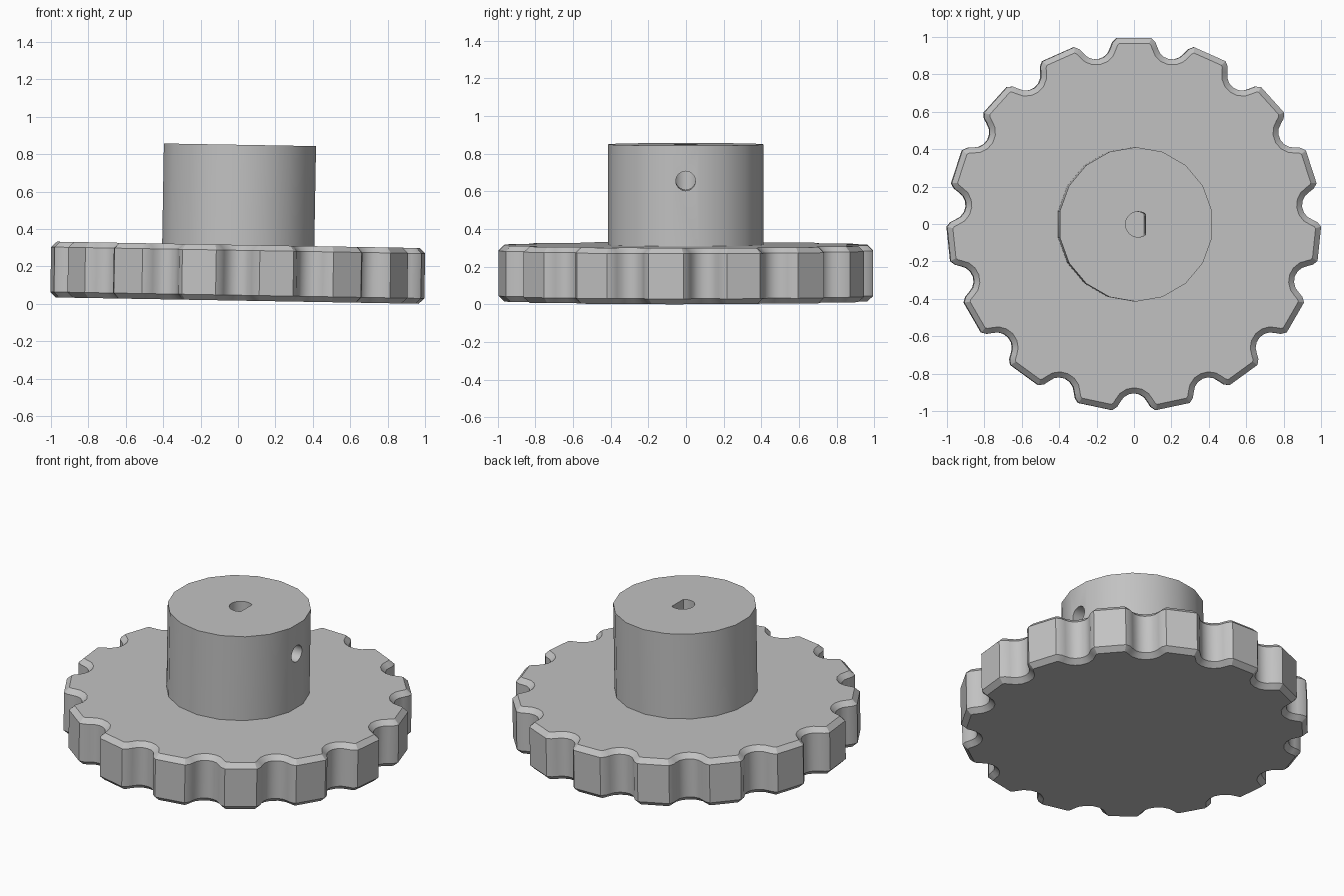
import bpy, bmesh
from math import sin, cos, radians, pi
from mathutils import Matrix, Vector

if "Cube" in bpy.data.objects:
    bpy.data.objects.remove(bpy.data.objects["Cube"])

LOBES = 15
PLATE_TOP = 0.298
HUB_TOP = 0.833
# The whole knob leans one degree towards +x
LEAN = Matrix.Translation((-0.004, -0.002, 0.017)) @ Matrix.Rotation(radians(1), 4, "Y")

grey = bpy.data.materials.new("plain grey")
grey.use_nodes = True
colour = (0.54, 0.54, 0.54, 1)
grey.diffuse_color = colour
grey.node_tree.nodes["Principled BSDF"].inputs["Base Color"].default_value = colour


def prism(name, outline, bottom, top, chamfer=0):
    """Extrude a 2D outline between two heights, optionally chamfering both rims."""
    bm = bmesh.new()
    base = bm.faces.new([bm.verts.new((x, y, bottom)) for x, y in outline])
    extruded = bmesh.ops.extrude_face_region(bm, geom=[base], use_keep_orig=True)["geom"]
    raised = [v for v in extruded if isinstance(v, bmesh.types.BMVert)]
    bmesh.ops.translate(bm, verts=raised, vec=(0, 0, top - bottom))
    bmesh.ops.recalc_face_normals(bm, faces=bm.faces)
    if chamfer:
        rims = [e for e in bm.edges if abs(e.verts[0].co.z - e.verts[1].co.z) < 1e-5]
        bmesh.ops.bevel(bm, geom=rims, offset=chamfer, segments=1, affect="EDGES")
    mesh = bpy.data.meshes.new(name)
    bm.to_mesh(mesh)
    bm.free()
    mesh.materials.append(grey)
    obj = bpy.data.objects.new(name, mesh)
    bpy.context.collection.objects.link(obj)
    return obj


def circle(radius, sides, start=0.0):
    return [(radius * cos(start + 2 * pi * i / sides),
             radius * sin(start + 2 * pi * i / sides)) for i in range(sides)]


def activate(obj):
    bpy.ops.object.select_all(action="DESELECT")
    obj.select_set(True)
    bpy.context.view_layer.objects.active = obj


def cut(target, cutter):
    mod = target.modifiers.new("cut", "BOOLEAN")
    mod.operation = "DIFFERENCE"
    mod.solver = "EXACT"
    mod.object = cutter
    activate(target)
    bpy.ops.object.modifier_apply(modifier=mod.name)
    bpy.data.objects.remove(cutter)


def scalloped_outline():
    """Flat-tipped lobes separated by round finger scallops."""
    scoop_centre, scoop_radius, half_pitch = 0.985, 0.082, pi / LOBES
    points = []
    for i in range(LOBES):
        turn = Matrix.Rotation(pi / 2 + i * 2 * half_pitch, 2)
        tip = [(1.0, 5.3), (0.98, 6.7)]
        pitch = [Vector((r * cos(radians(a)), r * sin(radians(a)))) for r, a in tip]
        scoop = Matrix.Rotation(half_pitch, 2)
        for k in range(7):
            a = radians(-65 + k * 130 / 6)
            pitch.append(scoop @ Vector((scoop_centre - scoop_radius * cos(a),
                                         scoop_radius * sin(a))))
        for r, a in reversed(tip):
            b = 2 * half_pitch - radians(a)
            pitch.append(Vector((r * cos(b), r * sin(b))))
        points += [turn @ p for p in pitch]
    return points


# Scalloped hand wheel
wheel = prism("scalloped_wheel", scalloped_outline(), 0, PLATE_TOP, chamfer=0.029)

# Hub standing on the wheel
hub = prism("hub", circle(0.413, 18, pi / 2), PLATE_TOP - 0.02, HUB_TOP)

# D-shaped shaft bore, flat towards +x
bore = [(min(x, 0.039) + 0.012, y) for x, y in circle(0.068, 32)]
bore = [p for i, p in enumerate(bore) if p[0] < 0.0505 or abs(p[1]) > 0.055]
cut(hub, prism("bore_cutter", bore, 0.2, 1.0))

# Set screw hole from the +x side into the bore
screw = prism("screw_cutter", circle(0.052, 24), 0.03, 0.6)
screw.data.transform(Matrix.Translation((0, 0, 0.645)) @ Matrix.Rotation(pi / 2, 4, "Y"))
cut(hub, screw)

for part in (wheel, hub):
    part.matrix_world = LEAN
    activate(part)
    bpy.ops.object.shade_smooth_by_angle(angle=radians(30))
